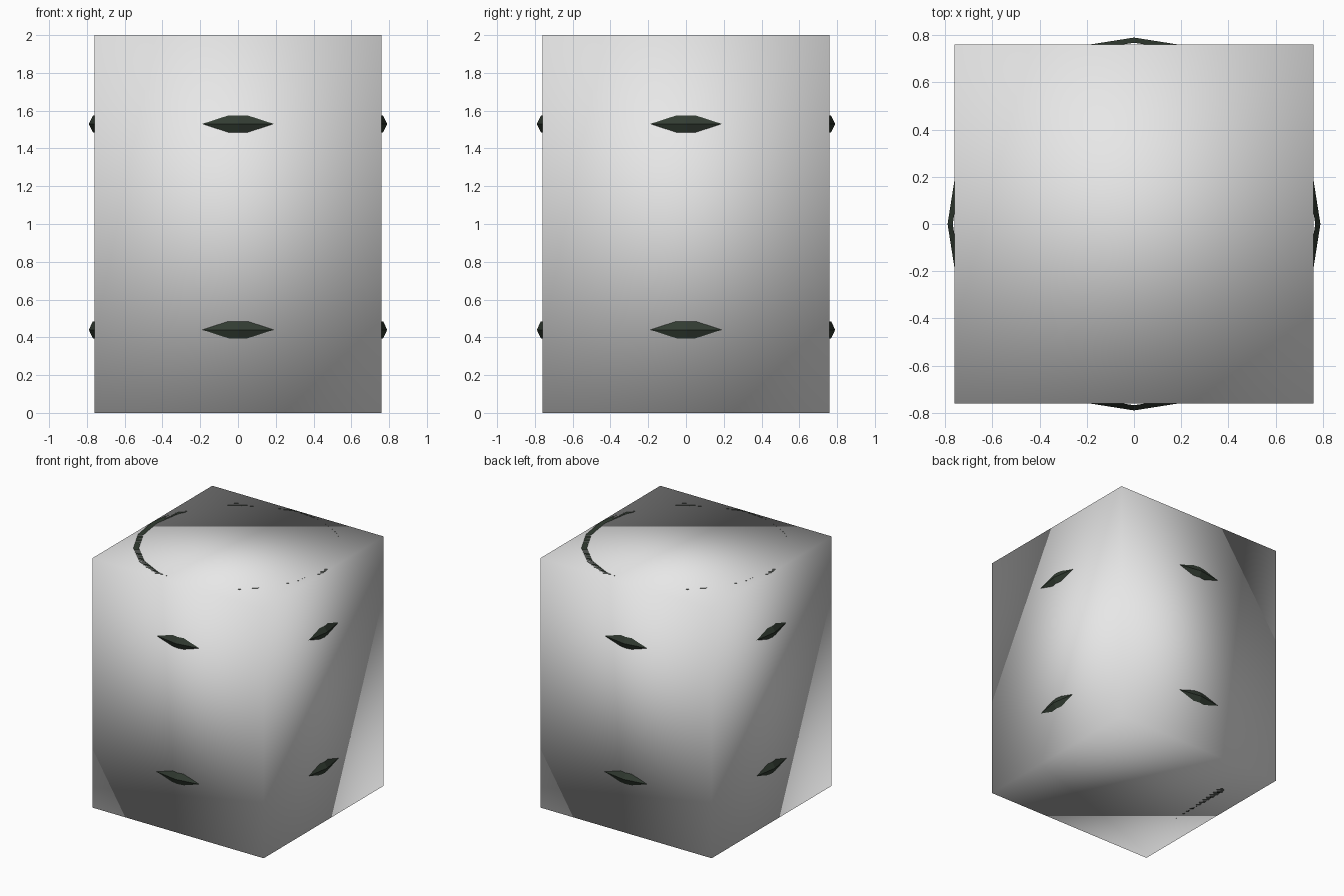
import bpy, bmesh
from math import pi, sin, cos

old = bpy.data.objects.get("Cube")
if old:
    bpy.data.objects.remove(old, do_unlink=True)

SIDES = 20
HALF = 0.76
HEIGHT = 2.0


def make_material(name, colour):
    mat = bpy.data.materials.new(name)
    mat.use_nodes = True
    mat.diffuse_color = (*colour, 1)
    bsdf = next(n for n in mat.node_tree.nodes if n.type == 'BSDF_PRINCIPLED')
    bsdf.inputs["Base Color"].default_value = (*colour, 1)
    return mat


pale_grey = make_material("pale_grey", (0.8, 0.8, 0.8))
dark_green = make_material("dark_green", (0.032, 0.045, 0.032))


def add_object(name, bm, mat, smooth=False):
    mesh = bpy.data.meshes.new(name)
    for face in bm.faces:
        face.smooth = smooth
    bm.to_mesh(mesh)
    bm.free()
    mesh.materials.append(mat)
    obj = bpy.data.objects.new(name, mesh)
    bpy.context.collection.objects.link(obj)
    return obj


def lathe(name, profile, mat, cap_start=False):
    """Spin (radius, z) points, listed from bottom to top of the outside."""
    bm = bmesh.new()
    rings = []
    for r, z in profile:
        rings.append([bm.verts.new((r * cos(2 * pi * i / SIDES),
                                    r * sin(2 * pi * i / SIDES), z))
                      for i in range(SIDES)])
    for low, high in zip(rings, rings[1:]):
        for i in range(SIDES):
            j = (i + 1) % SIDES
            bm.faces.new((low[i], low[j], high[j], high[i]))
    if cap_start:
        bm.faces.new(rings[0][::-1])
    return add_object(name, bm, mat)


# Outer box with one soft normal per corner
bm = bmesh.new()
bmesh.ops.create_cube(bm, size=1)
for v in bm.verts:
    v.co = (v.co.x * 2 * HALF, v.co.y * 2 * HALF, (v.co.z + 0.5) * HEIGHT)
add_object("outer_box", bm, pale_grey, smooth=True)

# Drum with a closed base and an open rim, flush with the box ends
lathe("drum_body", [(0.68, 0), (0.72, 0.06), (0.72, 1.94), (0.76, 1.96),
                    (0.76, HEIGHT), (0.72, HEIGHT), (0.72, 1.94)],
      dark_green, cap_start=True)

# Ridged hoops that break through the box sides
for name, z in (("lower_hoop", 0.44), ("upper_hoop", 1.53)):
    lathe(name, [(0.768, z - 0.045), (0.79, z), (0.768, z + 0.045)], dark_green)
